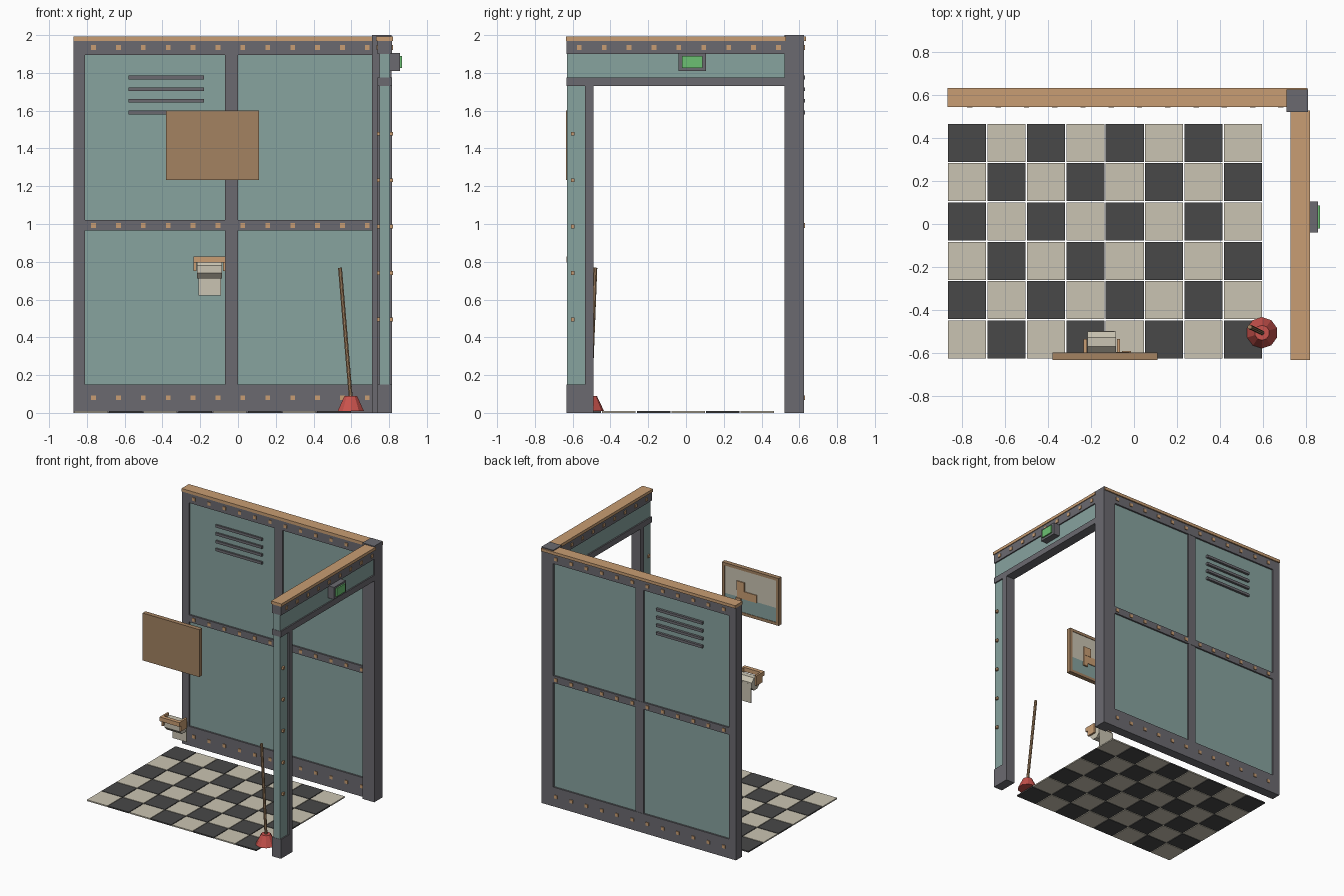
import bpy, bmesh
from mathutils import Vector, Matrix

if "Cube" in bpy.data.objects:
    bpy.data.objects.remove(bpy.data.objects["Cube"])


def material(name, r, g, b):
    lin = [((c / 255 + 0.055) / 1.055) ** 2.4 for c in (r, g, b)]
    m = bpy.data.materials.new(name)
    m.diffuse_color = (*lin, 1)
    m.use_nodes = True
    m.node_tree.nodes["Principled BSDF"].inputs["Base Color"].default_value = m.diffuse_color
    return m


TEAL = material("teal panel", 135, 163, 159)
GREY = material("grey frame", 107, 106, 112)
WOOD = material("light wood", 200, 157, 115)
BROWN = material("brown wood", 163, 130, 97)
CREAM = material("cream", 202, 196, 178)
BLACK = material("dark tile", 72, 72, 72)
RED = material("red rubber", 200, 82, 76)
GREEN = material("green glow", 108, 192, 114)


def finish(name, bm, mat):
    me = bpy.data.meshes.new(name)
    bm.to_mesh(me)
    bm.free()
    me.materials.append(mat)
    ob = bpy.data.objects.new(name, me)
    bpy.context.collection.objects.link(ob)
    return ob


def boxes(name, mat, items):
    """One object from boxes given as (x0, x1, y0, y1, z0, z1)."""
    bm = bmesh.new()
    for x0, x1, y0, y1, z0, z1 in items:
        m = Matrix.LocRotScale(((x0 + x1) / 2, (y0 + y1) / 2, (z0 + z1) / 2), None,
                               (x1 - x0, y1 - y0, z1 - z0))
        bmesh.ops.create_cube(bm, size=1, matrix=m)
    return finish(name, bm, mat)


def rod(name, mat, a, b, r0, r1, sides):
    """Tapered cylinder from point a to point b."""
    a, b = Vector(a), Vector(b)
    d = b - a
    m = Matrix.Translation((a + b) / 2) @ d.to_track_quat('Z', 'Y').to_matrix().to_4x4()
    bm = bmesh.new()
    bmesh.ops.create_cone(bm, cap_ends=True, segments=sides, radius1=r0, radius2=r1,
                          depth=d.length, matrix=m)
    return finish(name, bm, mat)


# Checkered floor
P = 1.47 / 8
PY = 1.10 / 6
tiles = {0: [], 1: []}
for i in range(8):
    for j in range(6):
        x, y = -0.87 + i * P, 0.47 - j * PY
        tiles[(i + j) % 2].append((x + .003, x + P - .003, y - PY + .003, y - .003, 0, .01))
boxes("dark_floor_tiles", BLACK, tiles[0])
boxes("light_floor_tiles", CREAM, tiles[1])

# Back wall
Y0, Y1 = 0.55, 0.625
boxes("back_wall_panel", TEAL, [(-.84, .73, .563, .612, .1, 1.93)])
boxes("back_wall_rails", GREY, [(-.87, .72, Y0, Y1, 0, .15),
                                (-.81, .72, Y0, Y1, .965, 1.02),
                                (-.87, .72, Y0, Y1, 1.895, 1.97)])
boxes("back_wall_stiles", GREY, [(-.87, -.81, Y0, Y1, .15, 1.895),
                                 (-.07, 0, Y0 + .002, Y1 - .002, .15, 1.895)])
boxes("back_wall_cap", WOOD, [(-.87, .81, .545, .635, 1.97, 1.993)])
boxes("back_wall_vents", GREY, [(-.58, -.18, .55, .63, z - .01, z + .01)
                                for z in (1.59, 1.652, 1.713, 1.775)])
boxes("corner_post", GREY, [(.71, .812, .522, .626, 0, 2)])

# Rivets run through the wall and show on both faces
R = .0125
boxes("back_wall_rivets", WOOD,
      [(x - R, x + R, Y0 - .006, Y1 + .006, z - R, z + R)
       for z in (.08, .992, 1.935) for x in [-.765 + k * .1318 for k in range(12)]])

# Side wall with doorway
X0, X1 = .738, .814
boxes("side_wall_panels", TEAL, [(.748, .804, -.63, -.52, .1, 1.75),
                                 (.748, .804, -.63, .54, 1.75, 1.92)])
boxes("door_frame", GREY, [(X0, X1, -.632, -.49, 0, .15),
                           (X0, X1, -.535, -.49, .15, 1.73),
                           (X0, X1, -.632, .53, 1.73, 1.775),
                           (X0, X1, -.632, .53, 1.9, 1.97)])
boxes("side_wall_cap", WOOD, [(.73, .82, -.635, .53, 1.97, 1.993)])
boxes("side_wall_rivets", WOOD,
      [(X0 - .006, X1 + .006, y - R, y + R, 1.935 - R, 1.935 + R)
       for y in [-.565 + k * .1318 for k in range(9)]] +
      [(X0 - .002, X1 + .006, -.61, -.59, z - .01, z + .01)
       for z in (.495, .74, .987, 1.232, 1.478)])

# Lit sign over the door
boxes("sign_box", GREY, [(.80, .858, -.04, .105, 1.81, 1.905)])
boxes("sign_light", GREEN, [(.85, .868, -.02, .087, 1.827, 1.89)])

# Framed picture facing the room
PX0, PX1, PZ0, PZ1, B = -.38, .11, 1.232, 1.602, .022
boxes("picture_back", BROWN, [(PX0, PX1, -.635, -.61, PZ0, PZ1)])
boxes("picture_frame", BROWN, [(PX0, PX1, -.61, -.6, PZ0, PZ0 + B),
                               (PX0, PX1, -.61, -.6, PZ1 - B, PZ1),
                               (PX0, PX0 + B, -.61, -.6, PZ0 + B, PZ1 - B),
                               (PX1 - B, PX1, -.61, -.6, PZ0 + B, PZ1 - B)])
boxes("picture_sky", CREAM, [(PX0 + B, PX1 - B, -.611, -.604, 1.365, PZ1 - B)])
boxes("picture_ground", TEAL, [(PX0 + B, PX1 - B, -.611, -.604, PZ0 + B, 1.365)])
boxes("picture_motif", WOOD, [(-.19, -.02, -.605, -.598, 1.36, 1.42),
                              (-.085, -.02, -.605, -.596, 1.42, 1.49),
                              (-.055, -.015, -.605, -.592, 1.33, 1.36)])

# Paper roll and its holder
boxes("roll_holder", WOOD, [(-.235, -.065, -.632, -.602, .795, .828),
                            (-.235, -.22, -.61, -.535, .75, .828),
                            (-.08, -.065, -.61, -.535, .75, .828)])
roll = rod("paper_roll", CREAM, (-.217, -.55, .76), (-.085, -.55, .76), .053, .053, 8)
roll.data.transform(Matrix.Translation((0, -.55, .76)) @ Matrix.Rotation(.3927, 4, 'X')
                    @ Matrix.Translation((0, .55, -.76)))
boxes("paper_sheet", CREAM, [(-.21, -.09, -.506, -.5, .622, .77)])

# Plunger
rod("plunger_cup", RED, (.597, -.507, .01), (.597, -.507, .09), .073, .035, 10)
rod("plunger_handle", BROWN, (.597, -.507, .08), (.54, -.48, .768), .011, .011, 8)
